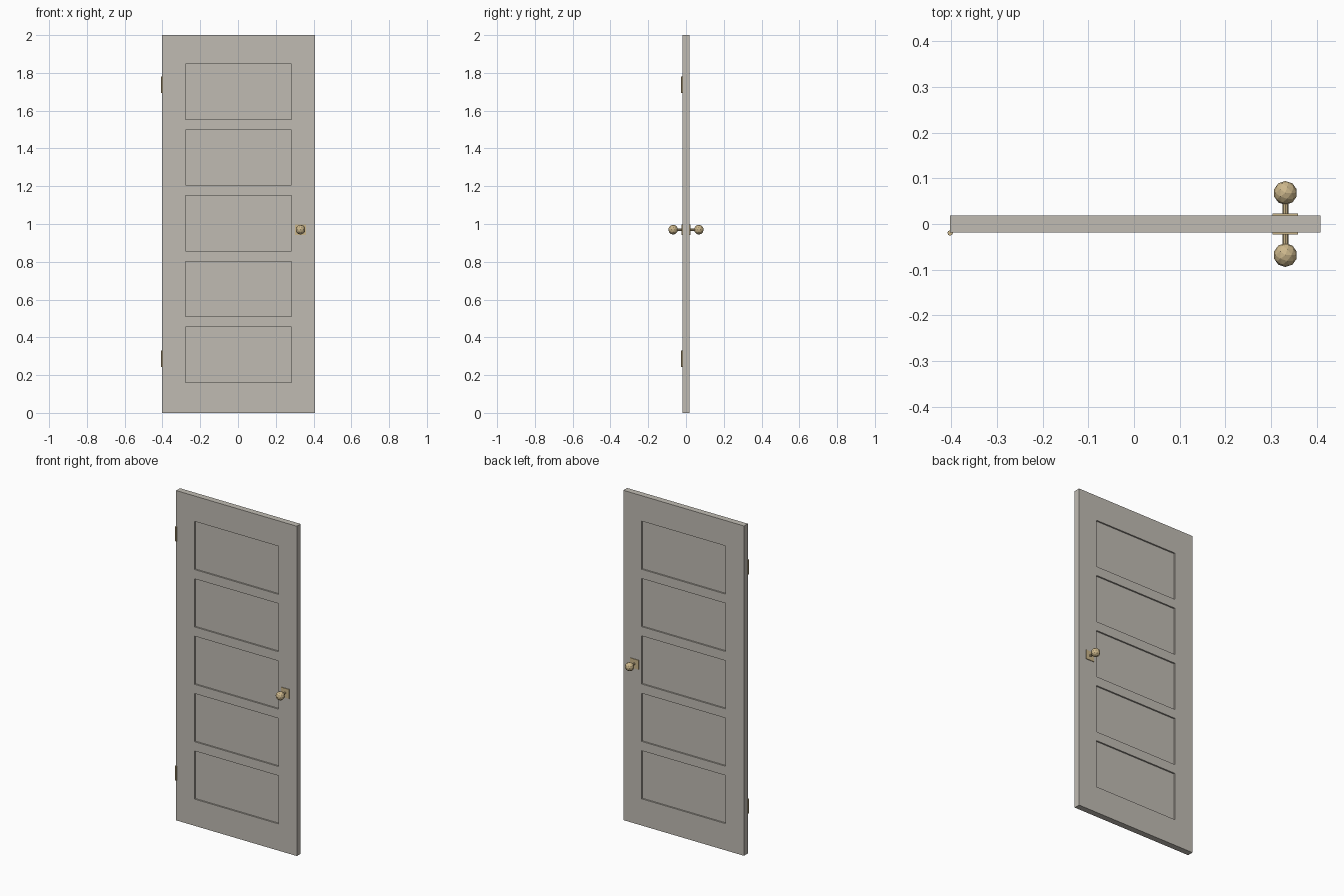
import bpy
import bmesh
from mathutils import Matrix, Vector

cube = bpy.data.objects.get("Cube")
if cube:
    bpy.data.objects.remove(cube, do_unlink=True)


def make_material(name, rgb):
    mat = bpy.data.materials.new(name)
    mat.use_nodes = True
    mat.diffuse_color = (*rgb, 1)
    mat.node_tree.nodes["Principled BSDF"].inputs["Base Color"].default_value = (*rgb, 1)
    return mat


paint = make_material("warm grey paint", (0.53, 0.50, 0.45))
brass = make_material("aged brass", (0.60, 0.47, 0.26))


def finish(name, bm, mat):
    mesh = bpy.data.meshes.new(name)
    bmesh.ops.recalc_face_normals(bm, faces=bm.faces)
    bm.to_mesh(mesh)
    bm.free()
    mesh.materials.append(mat)
    obj = bpy.data.objects.new(name, mesh)
    bpy.context.collection.objects.link(obj)
    return obj


def box(name, centre, size, mat):
    bm = bmesh.new()
    bmesh.ops.create_cube(bm, size=1, matrix=Matrix.Translation(centre) @ Matrix.Diagonal((*size, 1)))
    return finish(name, bm, mat)


def cylinder(name, centre, radius, length, mat, along_y=False, sides=8):
    bm = bmesh.new()
    turn = Matrix.Rotation(1.5707963, 4, "X") if along_y else Matrix.Identity(4)
    bmesh.ops.create_cone(bm, cap_ends=True, segments=sides, radius1=radius, radius2=radius,
                          depth=length, matrix=Matrix.Translation(centre) @ turn)
    return finish(name, bm, mat)


# Door leaf: slab sliced into stiles and rails, with panels sunk on both faces
LEFT, RIGHT, THICK, HEIGHT = -0.402, 0.408, 0.037, 2.0
MID = (LEFT + RIGHT) / 2
HALF_PANEL, PANEL_H, PITCH, FIRST, SINK = 0.281, 0.292, 0.348, 0.162, 0.009
panels = [(FIRST + i * PITCH, FIRST + i * PITCH + PANEL_H) for i in range(5)]

bm = bmesh.new()
bmesh.ops.create_cube(bm, size=1, matrix=Matrix.Translation((MID, 0, HEIGHT / 2))
                      @ Matrix.Diagonal((RIGHT - LEFT, THICK, HEIGHT, 1)))
cuts = [((MID + s * HALF_PANEL, 0, 0), (1, 0, 0)) for s in (-1, 1)]
cuts += [((0, 0, z), (0, 0, 1)) for pair in panels for z in pair]
for point, normal in cuts:
    bmesh.ops.bisect_plane(bm, geom=bm.verts[:] + bm.edges[:] + bm.faces[:],
                           plane_co=point, plane_no=normal)


def is_panel(face):
    c = face.calc_center_median()
    return (abs(face.normal.y) > 0.9 and abs(c.x - MID) < HALF_PANEL
            and any(low < c.z < high for low, high in panels))


bm.normal_update()
sunk = bmesh.ops.extrude_discrete_faces(bm, faces=[f for f in bm.faces if is_panel(f)])["faces"]
for face in sunk:
    inward = Vector((0, -SINK if face.calc_center_median().y > 0 else SINK, 0))
    bmesh.ops.translate(bm, verts=face.verts[:], vec=inward)
finish("door_leaf", bm, paint)

# Knob sets, one on each face
KNOB_X, KNOB_Z, KNOB_Y, KNOB_R = 0.331, 0.97, 0.068, 0.026
for side, sign in (("front", -1), ("back", 1)):
    box(side + "_knob_plate", (KNOB_X, sign * 0.0195, KNOB_Z), (0.056, 0.006, 0.056), brass)
    cylinder(side + "_knob_shaft", (KNOB_X, sign * 0.038, KNOB_Z), 0.0065, 0.044, brass, along_y=True)
    bm = bmesh.new()
    bmesh.ops.create_icosphere(bm, subdivisions=2, radius=KNOB_R,
                               matrix=Matrix.Translation((KNOB_X, sign * KNOB_Y, KNOB_Z)))
    finish(side + "_knob", bm, brass)

# Hinge barrels on the front edge
for name, z in (("lower_hinge", 0.287), ("upper_hinge", 1.738)):
    cylinder(name, (LEFT, -0.0195, z), 0.006, 0.087, brass)
